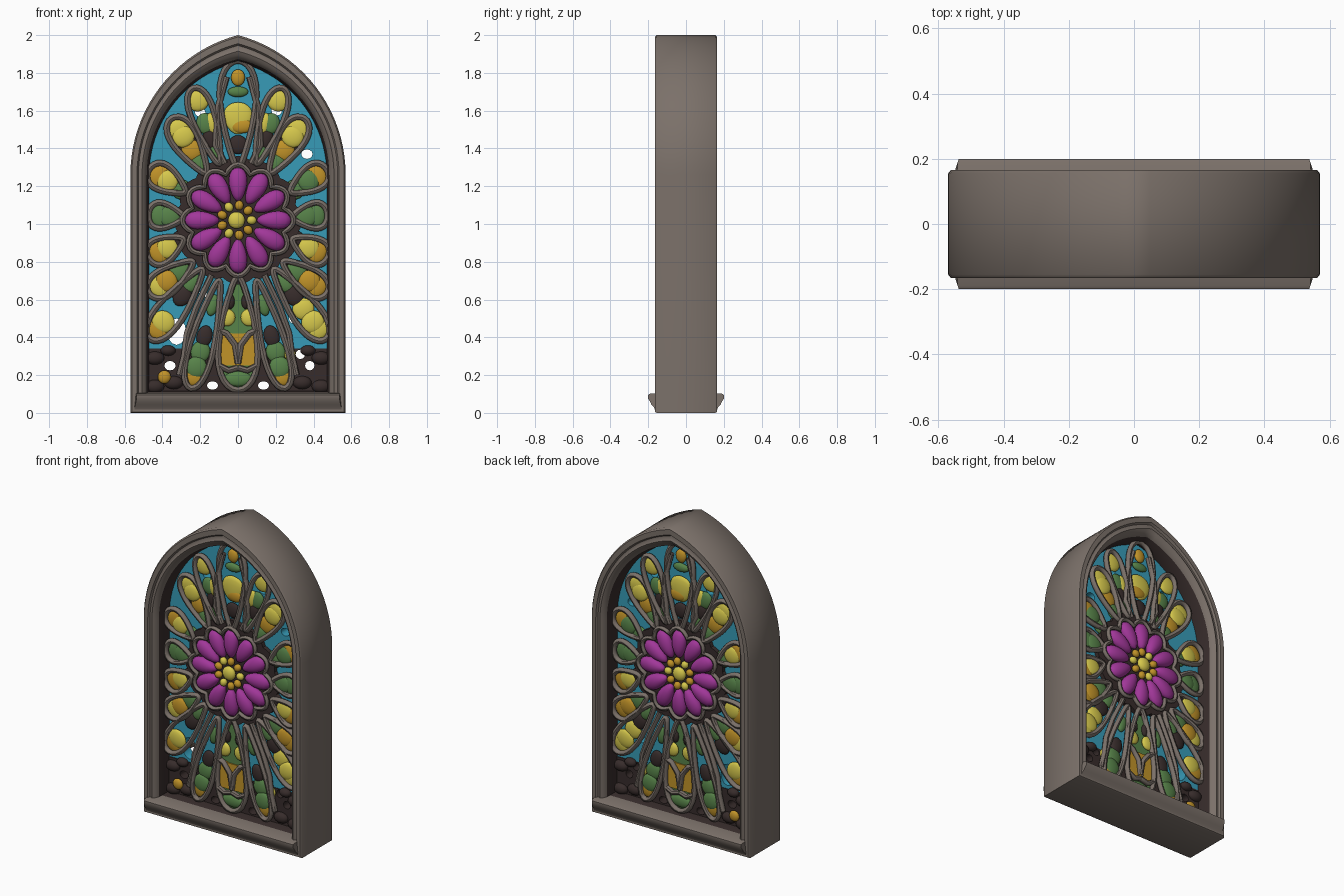
import bpy, bmesh
from math import sin, cos, pi, atan2, hypot
from mathutils import Matrix, Vector

if "Cube" in bpy.data.objects:
    bpy.data.objects.remove(bpy.data.objects["Cube"])

SPRING, CENTRE = 1.26, 1.02
made = []


def material(name, r, g, b):
    m = bpy.data.materials.new(name)
    m.use_nodes = True
    col = [(c / 255) ** 2.2 for c in (r, g, b)] + [1]
    m.diffuse_color = col
    m.node_tree.nodes["Principled BSDF"].inputs["Base Color"].default_value = col
    return m


STONE = material("warm grey stone", 122, 112, 105)
DARK = material("dark brown", 58, 48, 47)
CYAN = material("cyan glass", 58, 154, 182)
PURPLE = material("purple glass", 160, 58, 152)
YELLOW = material("yellow glass", 214, 200, 78)
AMBER = material("amber glass", 192, 146, 45)
GREEN = material("green glass", 88, 130, 75)


def finish(bm, name, *mats, mirror=False):
    bmesh.ops.recalc_face_normals(bm, faces=bm.faces)
    me = bpy.data.meshes.new(name)
    bm.to_mesh(me)
    bm.free()
    ob = bpy.data.objects.new(name, me)
    bpy.context.collection.objects.link(ob)
    for m in mats:
        me.materials.append(m)
    if mirror:
        mod = ob.modifiers.new("both_faces", "MIRROR")
        mod.use_axis = (False, True, False)
    made.append(ob)
    return ob


def arch(hw, apex, bottom, n=20):
    """Pointed arch outline as (x, z) points."""
    h = apex - SPRING
    c = (h * h - hw * hw) / (2 * hw)
    end = atan2(h, c)
    half = [(hw, bottom)] + [(-c + (hw + c) * cos(end * i / n), SPRING + (hw + c) * sin(end * i / n))
                             for i in range(n)]
    return half + [(0, apex)] + [(-x, z) for x, z in reversed(half)]


def prism(bm, pts, y0, y1):
    """Extrude an (x, z) outline along y."""
    f = bm.faces.new([bm.verts.new((x, y0, z)) for x, z in pts])
    ext = bmesh.ops.extrude_face_region(bm, geom=[f])["geom"]
    bmesh.ops.translate(bm, vec=(0, y1 - y0, 0), verts=[g for g in ext if isinstance(g, bmesh.types.BMVert)])


def blob(bm, x, z, ang, length, width, y=-0.05, depth=0.018, taper=0.0):
    """Flattened glass bead lying in the window plane."""
    vs = bmesh.ops.create_uvsphere(bm, u_segments=16, v_segments=10, radius=1)["verts"]
    for v in vs:
        v.co.z *= 1 + taper * v.co.x
    mat = Matrix.Translation((x, y, z)) @ Matrix.Rotation(-ang, 4, "Y") @ Matrix.Diagonal((length, depth, width, 1))
    bmesh.ops.transform(bm, matrix=mat, verts=vs)


def tubes(name, paths, radius, y):
    cu = bpy.data.curves.new(name, "CURVE")
    cu.dimensions = "3D"
    cu.bevel_depth, cu.bevel_resolution = radius, 2
    for pts, closed in paths:
        sp = cu.splines.new("POLY")
        sp.points.add(len(pts) - 1)
        for p, (x, z) in zip(sp.points, pts):
            p.co = (x, y, z, 1)
        sp.use_cyclic_u = closed
    tmp = bpy.data.objects.new(name + "_path", cu)
    bpy.context.collection.objects.link(tmp)
    me = bpy.data.meshes.new_from_object(tmp.evaluated_get(bpy.context.evaluated_depsgraph_get()))
    bm = bmesh.new()
    bm.from_mesh(me)
    bpy.data.objects.remove(tmp)
    return finish(bm, name, STONE, mirror=True)


def teardrop(x0, z0, x1, z1, hw, n=32):
    d, mid = Vector((x1 - x0, z1 - z0)) / 2, Vector((x0 + x1, z0 + z1)) / 2
    side = Vector((-d.y, d.x)).normalized() * hw
    return [tuple(mid + d * cos(t) + side * sin(t) * (0.8 + 0.4 * cos(t)))
            for t in (2 * pi * i / n for i in range(n))]


# Moulded frame: nested arches from the outer edge to the dark reveal, same on both faces
half = [(.57, 2.0, 0, -.155), (.562, 1.99, .006, -.165), (.535, 1.955, .03, -.165), (.527, 1.945, .04, -.152),
        (.518, 1.93, .055, -.152), (.508, 1.915, .075, -.16), (.495, 1.895, .09, -.15), (.482, 1.872, .105, -.125),
        (.47, 1.857, .115, -.04)]
section = half + [(hw, a, b, -y) for hw, a, b, y in reversed(half)]
bm = bmesh.new()
rings = [[bm.verts.new((x, y, z)) for x, z in arch(hw, a, b)] for hw, a, b, y in section]
for k, ring in enumerate(rings):
    nxt = rings[(k + 1) % len(rings)]
    for i in range(len(ring)):
        j = (i + 1) % len(ring)
        f = bm.faces.new((ring[i], ring[j], nxt[j], nxt[i]))
        f.material_index = int(abs(k + 1 - len(half)) < 2)
finish(bm, "frame", STONE, DARK)

# Projecting sill moulding with ends drawn in towards its lip
sill = [(-.1, .01), (-.163, .012), (-.17, .03), (-.184, .045), (-.19, .06), (-.2, .075), (-.2, .095), (-.19, .102),
        (-.1, .108)]
bm = bmesh.new()
prism(bm, sill, -.547, .547)
for v in bm.verts:
    v.co = (v.co.y * (1 - .6 * max(0, -v.co.x - .17)), v.co.x, v.co.z)
finish(bm, "sill", STONE, mirror=True)

# Glass backing with open gaps between the tracery
bm = bmesh.new()
prism(bm, arch(.49, 1.88, .34), -.035, .035)
sky = finish(bm, "backing_glass", CYAN)
bm = bmesh.new()
prism(bm, [(-.49, .09), (.49, .09), (.49, .34), (-.49, .34)], -.04, .04)
base = finish(bm, "dark_base_panel", DARK)
gaps = [(.205, 1.60, .028, .025), (-.20, 1.59, .028, .022), (.365, 1.37, .03, .025), (-.225, 1.35, .02, .025),
        (-.325, .43, .05, .07), (-.185, .63, .02, .02), (.29, .50, .02, .025),
        (.33, .31, .025, .025), (.38, .25, .025, .025), (.135, .145, .03, .022), (-.135, .145, .03, .022),
        (-.36, .25, .03, .025)]
bm = bmesh.new()
for x, z, a, b in gaps:
    prism(bm, [(x + a * cos(pi * i / 6), z + b * sin(pi * i / 6)) for i in range(12)], -.2, .2)
cutter = finish(bm, "gap_cutter")
for ob in (sky, base):
    mod = ob.modifiers.new("gaps", "BOOLEAN")
    mod.object, mod.solver = cutter, "EXACT"
    dg = bpy.context.evaluated_depsgraph_get()
    ob.data = bpy.data.meshes.new_from_object(ob.evaluated_get(dg))
    ob.modifiers.clear()
made.remove(cutter)
bpy.data.objects.remove(cutter)

# Tracery loops: inner end, outer end, half width, plate behind, (left, right) bead colours from the tip, space = open
KEY = {"Y": YELLOW, "A": AMBER, "G": GREEN, "D": DARK}
loops = [(.28, 1.17, .47, 1.29, .078, "G", ("AYG", "AGG")),
         (.29, 1.035, .475, 1.05, .078, "G", ("GGD", "GGD")),
         (.29, .92, .475, .82, .078, "G", ("AYD", "AYD")),
         (.24, .80, .47, .63, .078, "D", ("YAG", "AAG")),
         (.19, .76, .465, .39, .085, "", ("AY DG", "YYYDG")),
         (.10, .70, .25, .13, .075, "", ("AGGD G", "AGGD G")),
         (.17, 1.27, .35, 1.56, .08, "D", ("YYAG", "YYAG")),
         (.10, 1.32, .235, 1.72, .072, "", ("Y GDG", "Y GDG"))]
beads = {c: bmesh.new() for c in KEY}
plates = {c: bmesh.new() for c in "GD"}
paths = []
for x0, z0, x1, z1, hw, plate, colours in loops:
    for s, codes in zip((-1, 1), colours):
        pts = teardrop(s * x0, z0, s * x1, z1, hw)
        paths.append((pts, True))
        if plate:
            prism(plates[plate], pts, -.046, -.04)
        dx, dz = s * (x1 - x0), z1 - z0
        for k, code in enumerate(codes):
            t = 1 - (.07 if k == 0 else .03 + .085 * k) / hypot(dx, dz)
            if code != " ":
                blob(beads[code], s * x0 + dx * t, z0 + dz * t, atan2(dz, dx), .058,
                     hw * (.82, .74, .68, .55, .45, .4)[k], y=-.056 if k == 1 else -.048)

# Crown and foot loops on the centre line
paths.append((teardrop(0, 1.30, 0, 1.865, .11), True))
foot = teardrop(0, .72, 0, .12, .12)
paths.append((foot, True))
prism(plates["G"], foot, -.047, -.041)
blob(beads["A"], 0, 1.775, 0, .037, .044)
blob(beads["G"], 0, 1.70, 0, .055, .028)
blob(beads["Y"], 0, 1.56, pi / 2, .085, .075, taper=.2)
blob(beads["A"], .02, 1.52, 0, .06, .04, y=-.053)
blob(beads["D"], 0, 1.42, 0, .05, .05)
prism(beads["A"], [(-.1, .25), (.1, .25), (.1, .44), (.03, .42), (-.03, .42), (-.1, .44)], -.054, -.045)
blob(beads["D"], 0, .335, pi / 2, .035, .018, y=-.053)
blob(beads["G"], 0, .18, 0, .075, .04)
blob(beads["A"], -.39, .19, 0, .035, .035, y=-.06)
for s in (-1, 1):
    blob(beads["Y"], s * .06, .505, 0, .046, .046, y=-.056)
    blob(beads["D"], s * .04, .59, pi / 2, .04, .022)
    blob(beads["Y"], s * .135, 1.53, pi / 2 - s * .3, .06, .035)
    for x, z, r in ((.44, .29, .05), (.37, .33, .04), (.44, .14, .05), (.34, .16, .05)):
        blob(beads["D"], s * x, z, 0, r, r * .7, y=-.04, depth=.03)
    # Curled bars inside the foot loop
    paths.append(([(0, .26), (s * .015, .36), (s * .06, .42), (s * .105, .44)], False))
    paths.append(([(s * .1, .25), (s * .05, .225), (0, .24)], False))
    # Stems between the loops
    paths.append(([(s * .14, .73), (s * .22, .56), (s * .27, .42), (s * .285, .3), (s * .31, .2)], False))
    paths.append(([(s * .07, 1.32), (s * .12, 1.42), (s * .105, 1.62), (s * .06, 1.78)], False))
blob(beads["Y"], .275, .31, 0, .03, .035)
tubes("tracery", paths, .0165, -.062)
for c in plates:
    finish(plates[c], KEY[c].name.replace(" ", "_") + "_plates", KEY[c], mirror=True)
for c in beads:
    finish(beads[c], KEY[c].name.replace(" ", "_") + "_beads", KEY[c], mirror=True)


# Central flower: scalloped dark disc, rim, twelve petals and a beaded heart
def scallop(r, bump, n=96):
    return [((r + bump * abs(cos(6 * t))) * cos(t), CENTRE + (r + bump * abs(cos(6 * t))) * sin(t))
            for t in (2 * pi * i / n for i in range(n))]


bm = bmesh.new()
prism(bm, scallop(.315, .025), -.062, .062)
finish(bm, "flower_disc", DARK)
tubes("flower_rim", [(scallop(.25, .045), True)], .013, -.075)
petals, heart, dots = bmesh.new(), bmesh.new(), bmesh.new()
for i in range(12):
    t = i * pi / 6
    blob(petals, .19 * cos(t), CENTRE + .19 * sin(t), t, .09, .047, y=-.07, depth=.035, taper=.25)
blob(heart, -.008, CENTRE, 0, .045, .045, y=-.08, depth=.025)
for i in range(9):
    t = i * 2 * pi / 9
    blob(dots if i % 3 else heart, .08 * cos(t) - .008, CENTRE + .08 * sin(t), t, .026, .023, y=-.08, depth=.02)
finish(petals, "flower_petals", PURPLE, mirror=True)
finish(heart, "flower_heart", YELLOW, mirror=True)
finish(dots, "flower_stamens", AMBER, mirror=True)

# Smooth shading with sharp edges kept
bpy.ops.object.select_all(action="DESELECT")
for ob in made:
    ob.select_set(True)
bpy.context.view_layer.objects.active = made[0]
bpy.ops.object.shade_smooth_by_angle(angle=pi / 4)
